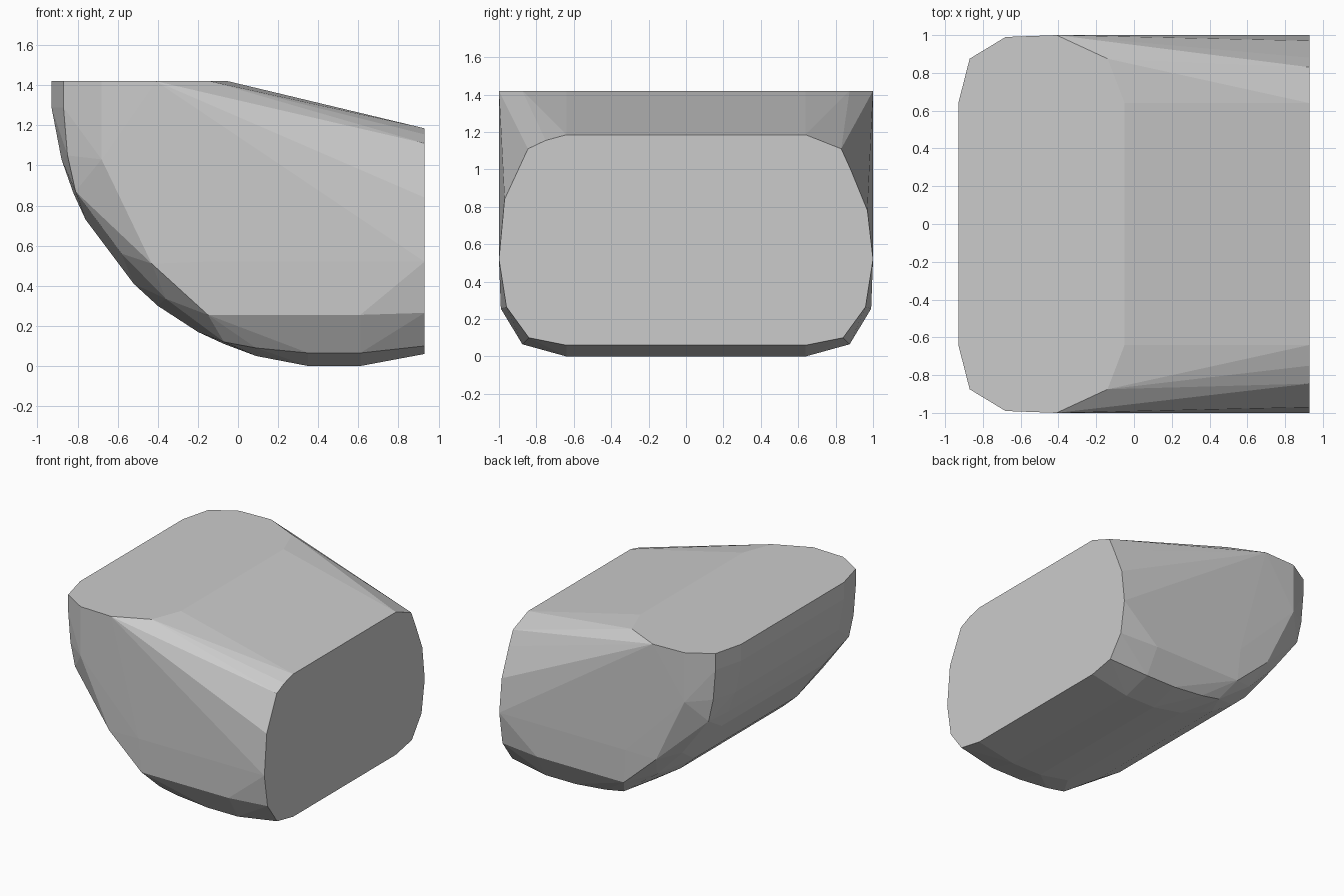
import bpy, bmesh, math

if "Cube" in bpy.data.objects:
    bpy.data.objects.remove(bpy.data.objects["Cube"])

# Side-profile outlines (x, z) at each half-width, mirrored in y
sections = {
    0.64: [(-.93, 1.42), (-.93, 1.29), (-.88, 1.03), (-.82, .86), (-.76, .73), (-.61, .53),
           (-.52, .41), (-.40, .30), (-.20, .17), (-.07, .11), (.09, .05), (.35, 0),
           (.61, 0), (.93, .06), (.93, 1.185), (-.05, 1.42)],
    0.875: [(-.87, 1.42), (-.87, 1.29), (-.85, 1.05), (-.81, .87), (-.68, .70), (-.58, .56),
            (-.36, .335), (-.07, .12), (.09, .09), (.35, .065), (.61, .065), (-.14, 1.42)],
    0.99: [(-.68, 1.42), (-.68, 1.03), (-.43, .51), (-.15, .255), (.35, .255), (.61, .255)],
    1.0: [(-.41, 1.42), (-.17, .52), (.93, .52)],
}

# Rounded corners of the flat end face (y, z)
end_lower = [(.84, .10), (.96, .265)]
end_left = [(-.75, 1.155), (-.845, 1.11), (-.97, .84)]
end_right = [(.83, 1.11), (.88, 1.0), (.97, .78)]

bm = bmesh.new()
for half, outline in sections.items():
    for side in (-1, 1):
        for x, z in outline:
            bm.verts.new((x, side * half, z))
for y, z in end_left + end_right + [(s * y, z) for y, z in end_lower for s in (-1, 1)]:
    bm.verts.new((.93, y, z))

# Wrap the sections in one faceted skin
hull = bmesh.ops.convex_hull(bm, input=bm.verts[:])
inner = {v for v in hull["geom_interior"] + hull["geom_unused"] if isinstance(v, bmesh.types.BMVert)}
bmesh.ops.delete(bm, geom=list(inner), context='VERTS')
bmesh.ops.dissolve_limit(bm, angle_limit=math.radians(0.5), verts=bm.verts[:], edges=bm.edges[:])
bmesh.ops.recalc_face_normals(bm, faces=bm.faces[:])

mesh = bpy.data.meshes.new("rounded_block")
bm.to_mesh(mesh)
bm.free()
block = bpy.data.objects.new("rounded_block", mesh)
bpy.context.collection.objects.link(block)
